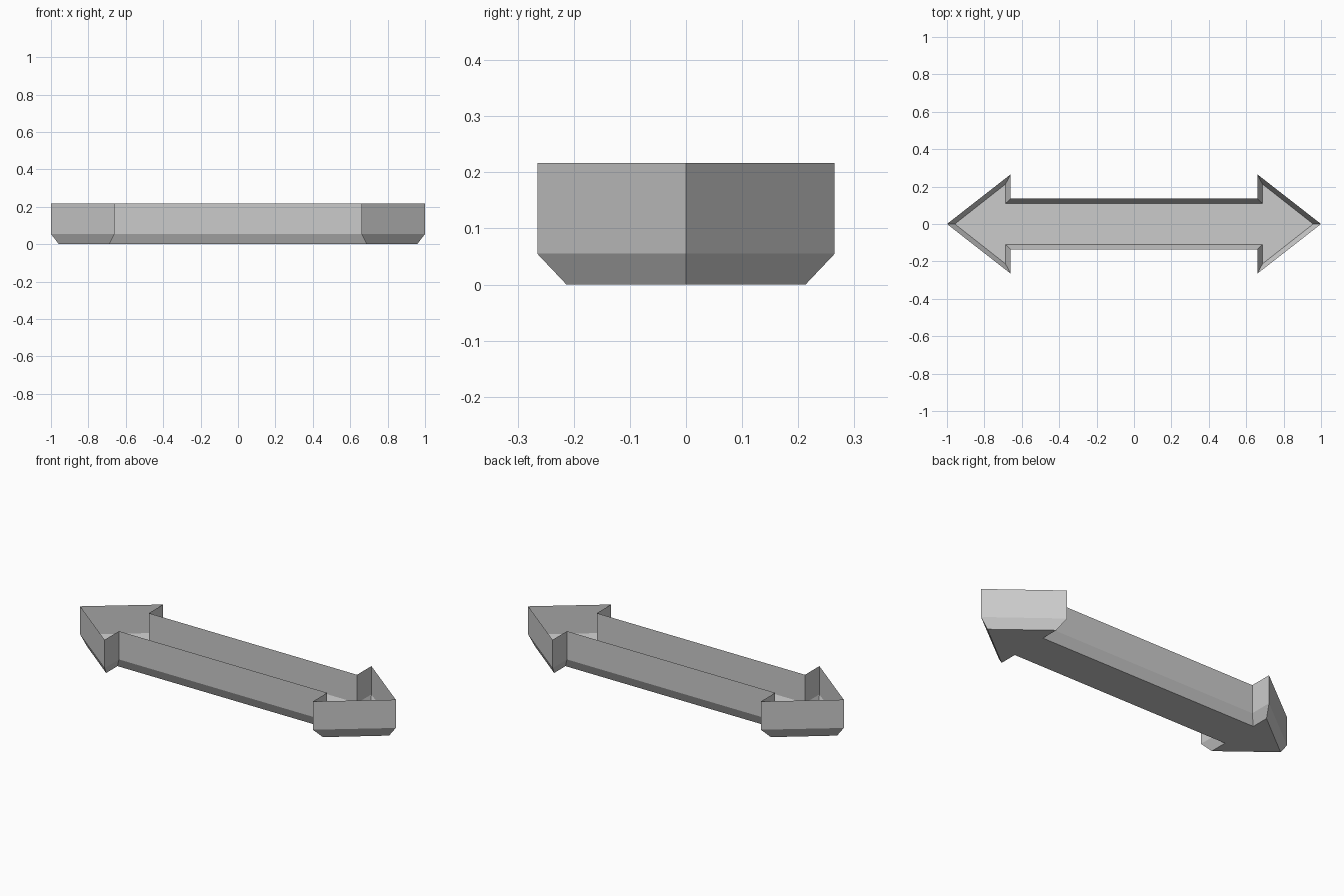
import bpy, bmesh

cube = bpy.data.objects.get("Cube")
if cube:
    bpy.data.objects.remove(cube, do_unlink=True)

grey = bpy.data.materials.new("plain grey")
grey.use_nodes = True
color = (0.6, 0.6, 0.6, 1)
grey.diffuse_color = color
grey.node_tree.nodes["Principled BSDF"].inputs["Base Color"].default_value = color


def arrow_outline(tip, back, head, shaft):
    """Counter-clockwise outline of a double-headed arrow, mirrored from one quarter."""
    quarter = [(tip, 0), (back, head), (back, shaft)]
    upper = quarter + [(-x, y) for x, y in reversed(quarter)]
    return upper + [(-x, -y) for x, y in upper[1:-1]]


def ring(bm, outline, z):
    return [bm.verts.new((x, y, z)) for x, y in outline]


# Open tray: flat floor, sloped lower edge, upright thin walls
outer = arrow_outline(1.0, 0.66, 0.265, 0.135)
inner = arrow_outline(0.958, 0.687, 0.213, 0.11)
bm = bmesh.new()
rings = [ring(bm, inner, 0), ring(bm, outer, 0.055), ring(bm, outer, 0.217)]
bm.faces.new(reversed(rings[0]))
for low, high in zip(rings, rings[1:]):
    for i in range(len(low)):
        j = (i + 1) % len(low)
        bm.faces.new((low[i], low[j], high[j], high[i]))

mesh = bpy.data.meshes.new("arrow_tray")
bm.to_mesh(mesh)
bm.free()
mesh.materials.append(grey)
tray = bpy.data.objects.new("arrow_tray", mesh)
bpy.context.collection.objects.link(tray)
